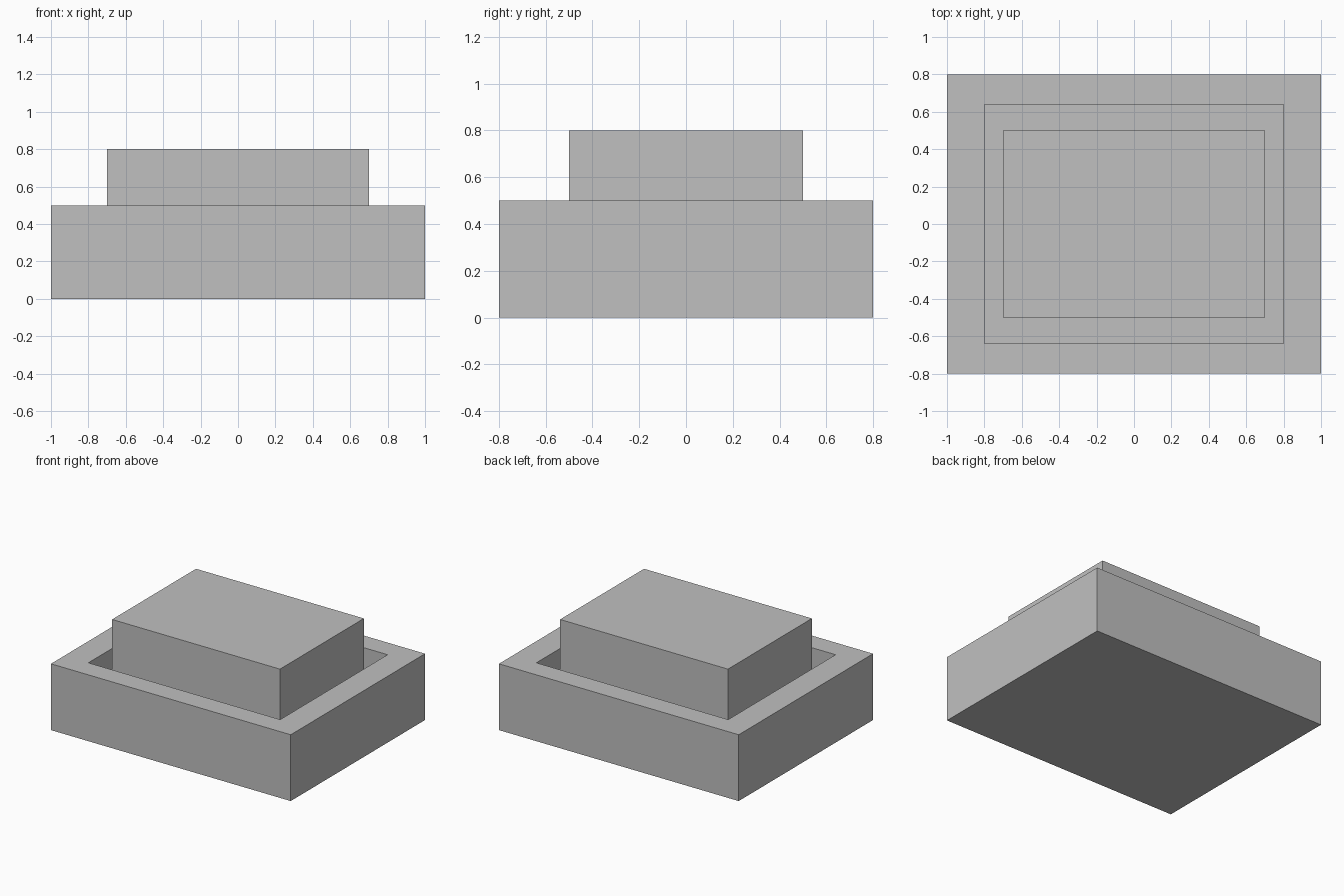
import bpy
import bmesh
from mathutils import Matrix

default_cube = bpy.data.objects.get("Cube")
if default_cube:
    bpy.data.objects.remove(default_cube, do_unlink=True)

# Single plain grey
GREY = (0.53, 0.53, 0.53, 1.0)
grey = bpy.data.materials.new("plain_grey")
grey.use_nodes = True
grey.diffuse_color = GREY
grey.node_tree.nodes["Principled BSDF"].inputs["Base Color"].default_value = GREY

BASE_HEIGHT = 0.5
FLOOR = 0.1
TOP = 0.8


def add_box(bm, width, depth, bottom, top):
    """Add a box centred on x and y, spanning bottom to top."""
    matrix = (Matrix.Translation((0, 0, (bottom + top) / 2))
              @ Matrix.Diagonal((width, depth, top - bottom, 1)))
    bmesh.ops.create_cube(bm, size=1, matrix=matrix)


def finish(bm, name):
    mesh = bpy.data.meshes.new(name)
    bm.to_mesh(mesh)
    bm.free()
    mesh.materials.append(grey)
    obj = bpy.data.objects.new(name, mesh)
    bpy.context.collection.objects.link(obj)
    return obj


# Open tray: inset the top face, then sink it to make the recess
bm = bmesh.new()
add_box(bm, 2.0, 1.6, 0, BASE_HEIGHT)
bm.normal_update()
top_face = max(bm.faces, key=lambda f: f.calc_center_median().z)
bmesh.ops.inset_region(bm, faces=[top_face], thickness=0)
bmesh.ops.scale(bm, vec=(0.8, 0.8, 1), verts=top_face.verts)
sunk = bmesh.ops.extrude_discrete_faces(bm, faces=[top_face])["faces"][0]
bmesh.ops.translate(bm, vec=(0, 0, FLOOR - BASE_HEIGHT), verts=sunk.verts)
bmesh.ops.recalc_face_normals(bm, faces=bm.faces)
finish(bm, "tray")

# Block standing on the recess floor
bm = bmesh.new()
add_box(bm, 1.4, 1.0, FLOOR, TOP)
finish(bm, "inner_block")
